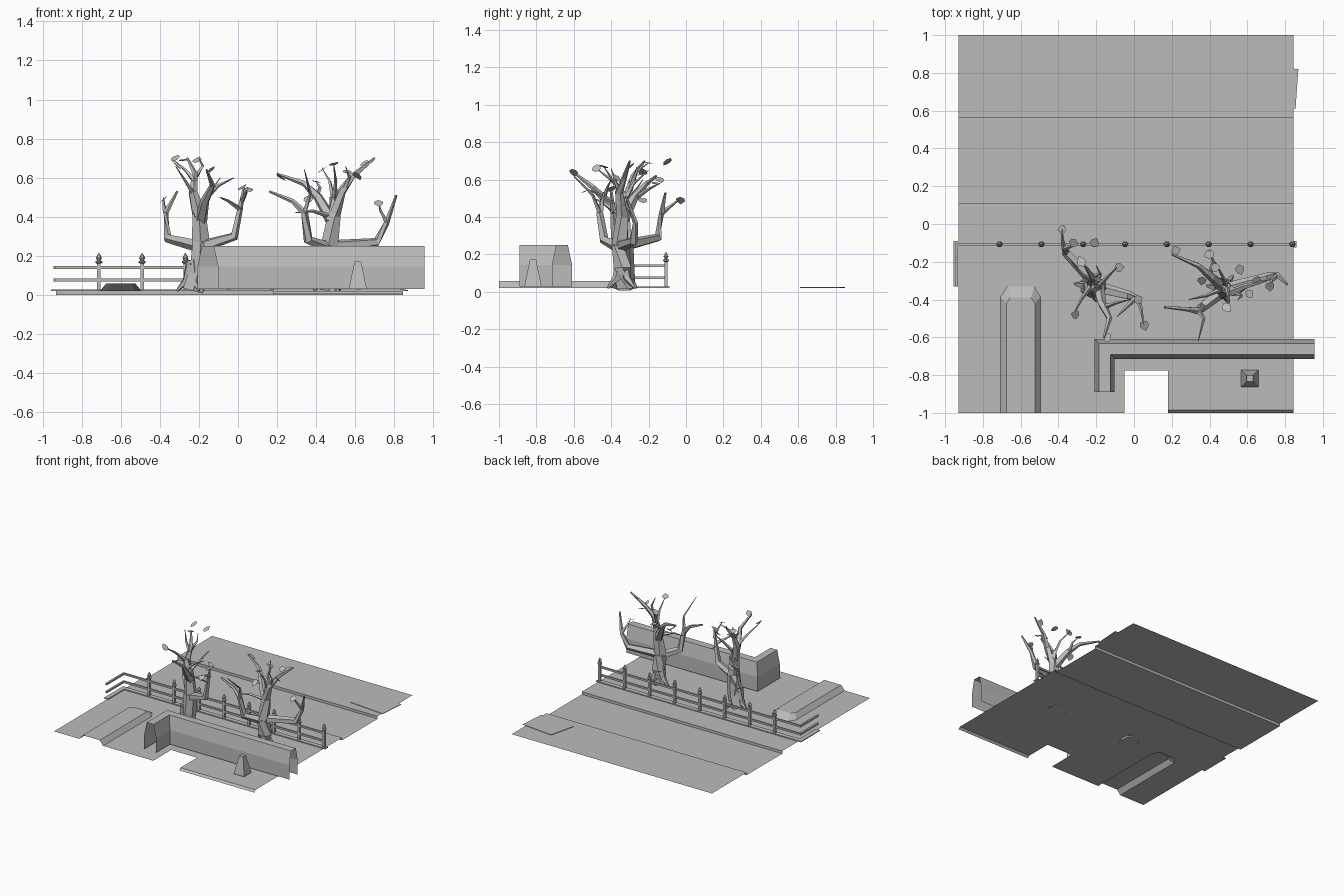
import bpy, bmesh, math, random
from mathutils import Vector, Matrix

random.seed(4)
cube = bpy.data.objects.get("Cube")
if cube:
    bpy.data.objects.remove(cube, do_unlink=True)

GREY = bpy.data.materials.new("plain_grey")
GREY.use_nodes = True
GREY.diffuse_color = (0.5, 0.5, 0.5, 1)
GREY.node_tree.nodes["Principled BSDF"].inputs["Base Color"].default_value = GREY.diffuse_color

GROUND = 0.021


def finish(bm, name, recalc=True):
    if recalc:
        bmesh.ops.recalc_face_normals(bm, faces=bm.faces)
    mesh = bpy.data.meshes.new(name)
    bm.to_mesh(mesh)
    bm.free()
    mesh.materials.append(GREY)
    obj = bpy.data.objects.new(name, mesh)
    bpy.context.collection.objects.link(obj)
    return obj


def polygon(bm, points):
    return bm.faces.new([bm.verts.new(p) for p in points])


def loft(bm, rings, closed=True, caps=(True, True)):
    """Skin a list of equal rings."""
    rows = [[bm.verts.new(p) for p in ring] for ring in rings]
    n = len(rows[0])
    for a, b in zip(rows, rows[1:]):
        for i in range(n if closed else n - 1):
            j = (i + 1) % n
            bm.faces.new((a[i], a[j], b[j], b[i]))
    if caps[0]:
        bm.faces.new(rows[0][::-1])
    if caps[1]:
        bm.faces.new(rows[-1])


def corner_sweep(name, corner, y_end, x_end, profile, closed):
    """Sweep a (side, height) profile along +y, then round a mitre to +x."""
    cx, cy = corner
    bm = bmesh.new()
    loft(bm, [[(cx - d, y_end, z) for d, z in profile],
              [(cx - d, cy + d, z) for d, z in profile],
              [(x_end, cy + d, z) for d, z in profile]],
         closed, (closed, closed))
    return finish(bm, name)


def square(cx, cy, half, z):
    return [(cx + sx * half, cy + sy * half, z)
            for sx, sy in ((-1, -1), (1, -1), (1, 1), (-1, 1))]


def box_profile(half, low, high):
    return [(-half, low), (-half, high), (half, high), (half, low)]


# Ground: front pavement with notch and bed opening, lowered road, back pavement
LEFT, RIGHT, KERB_A, KERB_B = -0.93, 0.845, 0.11, 0.56
bed_outer = [(-0.706, -1), (-0.706, -0.386), (-0.67, -0.33),
             (-0.53, -0.33), (-0.495, -0.386), (-0.495, -1)]
front_outline = [(LEFT, -1)] + bed_outer + [
    (-0.05, -1), (-0.05, -0.775), (0.18, -0.775), (0.18, -0.985),
    (RIGHT, -0.985), (RIGHT, KERB_A), (LEFT, KERB_A)]
bm = bmesh.new()
polygon(bm, [(x, y, GROUND) for x, y in front_outline])
steps = [(KERB_A, GROUND), (KERB_A, 0), (KERB_B, 0), (KERB_B, GROUND), (1, GROUND)]
for (ya, za), (yb, zb) in zip(steps, steps[1:]):
    polygon(bm, [(LEFT, ya, za), (RIGHT, ya, za), (RIGHT, yb, zb), (LEFT, yb, zb)])
polygon(bm, [(0.18, -1, 0.005), (RIGHT, -1, 0.005),
             (RIGHT, -0.985, GROUND), (0.18, -0.985, GROUND)])
finish(bm, "ground", recalc=False)

# Loose slab lying on the back pavement
bm = bmesh.new()
slab = [(0.87, 0.82), (0.6, 0.85), (0.55, 0.64), (0.855, 0.61)]
loft(bm, [[(x, y, z) for x, y in slab] for z in (GROUND, GROUND + 0.004)])
finish(bm, "loose_slab")

# Raised bed: sloping rim and flat top, open at the front
bed_inner = [(-0.675, -1), (-0.675, -0.42), (-0.655, -0.39),
             (-0.545, -0.39), (-0.525, -0.42), (-0.525, -1)]
bm = bmesh.new()
loft(bm, [[(x, y, GROUND) for x, y in bed_outer],
          [(x, y, 0.058) for x, y in bed_inner]], closed=False, caps=(False, True))
finish(bm, "raised_bed")

# Hollow wall with chamfered coping
half_wall = [(-0.053, 0.03), (-0.053, 0.145), (-0.03, 0.25)]
corner_sweep("wall", (-0.155, -0.662), -0.89, 0.955,
             half_wall + [(-d, z) for d, z in reversed(half_wall)], False)

# Tapered bollard
bm = bmesh.new()
loft(bm, [square(0.613, -0.818, 0.046, 0.03), square(0.613, -0.818, 0.017, 0.172)])
finish(bm, "bollard")

# Fence: plinth, two rails and posts with finials
FENCE = (-0.938, -0.107)
corner_sweep("fence_plinth", FENCE, -0.33, 0.86, box_profile(0.018, GROUND, 0.028), True)
for name, z in (("lower_rail", 0.076), ("upper_rail", 0.14)):
    corner_sweep(name, FENCE, -0.33, 0.845, box_profile(0.007, z - 0.007, z + 0.007), True)

finial = [(0.01, 0.16), (0.018, 0.165), (0.018, 0.172), (0.009, 0.177),
          (0.015, 0.188), (0.012, 0.197), (0.001, 0.215)]
for i in range(8):
    x = -0.712 + i * 0.2215
    bm = bmesh.new()
    loft(bm, [square(x, FENCE[1], 0.009, z) for z in (GROUND, 0.16)])
    loft(bm, [[(x + r * math.cos(k * math.tau / 6), FENCE[1] + r * math.sin(k * math.tau / 6), z)
               for k in range(6)] for r, z in finial])
    finish(bm, "fence_post")


def limb(bm, points, start, end, sides=5):
    """Tapered faceted tube through the points."""
    pts = [Vector(p) for p in points]
    rings = []
    for i, p in enumerate(pts):
        way = pts[min(i + 1, len(pts) - 1)] - pts[max(i - 1, 0)]
        turn = way.to_track_quat('Z', 'Y')
        r = start + (end - start) * i / (len(pts) - 1)
        rings.append([p + turn @ Vector((r * math.cos(k * math.tau / sides),
                                         r * math.sin(k * math.tau / sides), 0))
                      for k in range(sides)])
    loft(bm, rings)


def tree(name, trunk, boughs, twigs, leaves):
    bm = bmesh.new()
    base = Vector(trunk[0])
    limb(bm, trunk[:3], 0.06, 0.048, 6)
    limb(bm, trunk[2:], 0.048, 0.022)
    # Root flares
    for k in range(3):
        a = math.pi * 0.95 + k * math.tau / 3
        foot = base + Vector((math.cos(a), math.sin(a), 0)) * 0.085
        limb(bm, [foot, base.lerp(foot, 0.4) + Vector((0, 0, 0.05)),
                  base + Vector((0, 0, 0.15))], 0.006, 0.04)
    for path in boughs:
        limb(bm, path, 0.033, 0.006)
    for path in twigs:
        limb(bm, path, 0.014, 0.002, 4)
    finish(bm, name)
    # Flat pointed leaves
    bm = bmesh.new()
    shape = [(0, -0.028), (0.022, -0.014), (0.024, 0.008), (0, 0.034),
             (-0.02, 0.012), (-0.023, -0.012)]
    for spot in leaves:
        turn = (Matrix.Rotation(random.uniform(0, math.tau), 3, 'Z')
                @ Matrix.Rotation(random.uniform(-0.9, 0.9), 3, 'X'))
        polygon(bm, [Vector(spot) + turn @ Vector((x, y, 0)) for x, y in shape])
    finish(bm, name + "_leaves", recalc=False)


tree("left_tree",
     [(-.23, -.33, GROUND), (-.2, -.33, .13), (-.19, -.33, .27), (-.2, -.33, .42), (-.23, -.33, .53)],
     [[(-.2, -.32, .25), (-.36, -.15, .29), (-.37, -.13, .42), (-.31, -.11, .53)],
      [(-.18, -.34, .25), (-.02, -.38, .3), (.01, -.39, .44), (.03, -.4, .55)],
      [(-.19, -.33, .38), (-.17, -.42, .48), (-.13, -.5, .56), (-.16, -.6, .64)],
      [(-.2, -.33, .4), (-.23, -.31, .52), (-.22, -.28, .62), (-.26, -.22, .7)]],
     [[(-.23, -.33, .52), (-.28, -.4, .6), (-.32, -.48, .66)],
      [(-.22, -.3, .58), (-.27, -.27, .64), (-.33, -.2, .69)],
      [(-.22, -.28, .6), (-.18, -.26, .66), (-.2, -.22, .7)],
      [(-.16, -.44, .5), (-.1, -.42, .56), (-.02, -.4, .6)],
      [(-.19, -.33, .45), (-.14, -.28, .53), (-.09, -.23, .6)],
      [(-.37, -.13, .42), (-.38, -.08, .46), (-.38, -.03, .5)],
      [(.01, -.39, .44), (-.05, -.45, .48), (-.09, -.49, .5)],
      [(.02, -.39, .48), (.04, -.46, .52), (.05, -.53, .55)]],
     [(-.38, -.03, .49), (-.32, -.1, .7), (-.28, -.2, .69), (-.21, -.1, .69), (-.08, -.23, .49),
      (.055, -.535, .54), (-.14, -.6, .64), (-.31, -.48, .66), (.02, -.4, .55)])

tree("right_tree",
     [(.47, -.34, GROUND), (.48, -.34, .13), (.47, -.35, .25), (.49, -.34, .4), (.49, -.33, .5)],
     [[(.5, -.34, .25), (.71, -.28, .27), (.76, -.27, .37), (.81, -.32, .51)],
      [(.46, -.36, .24), (.36, -.44, .28), (.34, -.46, .42), (.28, -.45, .48), (.16, -.44, .53)],
      [(.48, -.34, .38), (.41, -.28, .5), (.34, -.22, .57), (.2, -.16, .62)],
      [(.49, -.34, .4), (.53, -.36, .53), (.59, -.33, .61), (.7, -.3, .7)]],
     [[(.34, -.46, .42), (.37, -.5, .52), (.34, -.62, .64)],
      [(.48, -.34, .4), (.38, -.38, .43), (.29, -.4, .42)],
      [(.49, -.33, .48), (.47, -.28, .58), (.43, -.2, .65)],
      [(.49, -.33, .48), (.5, -.38, .58), (.49, -.44, .67)],
      [(.54, -.36, .54), (.57, -.38, .6), (.55, -.4, .66)],
      [(.4, -.27, .5), (.42, -.2, .55), (.4, -.14, .58)],
      [(.76, -.27, .37), (.73, -.3, .43), (.72, -.33, .47)]],
     [(.22, -.14, .6), (.4, -.16, .58), (.43, -.23, .64), (.61, -.37, .61), (.49, -.44, .67),
      (.72, -.33, .47), (.36, -.3, .49), (.65, -.3, .67), (.56, -.24, .63)])
